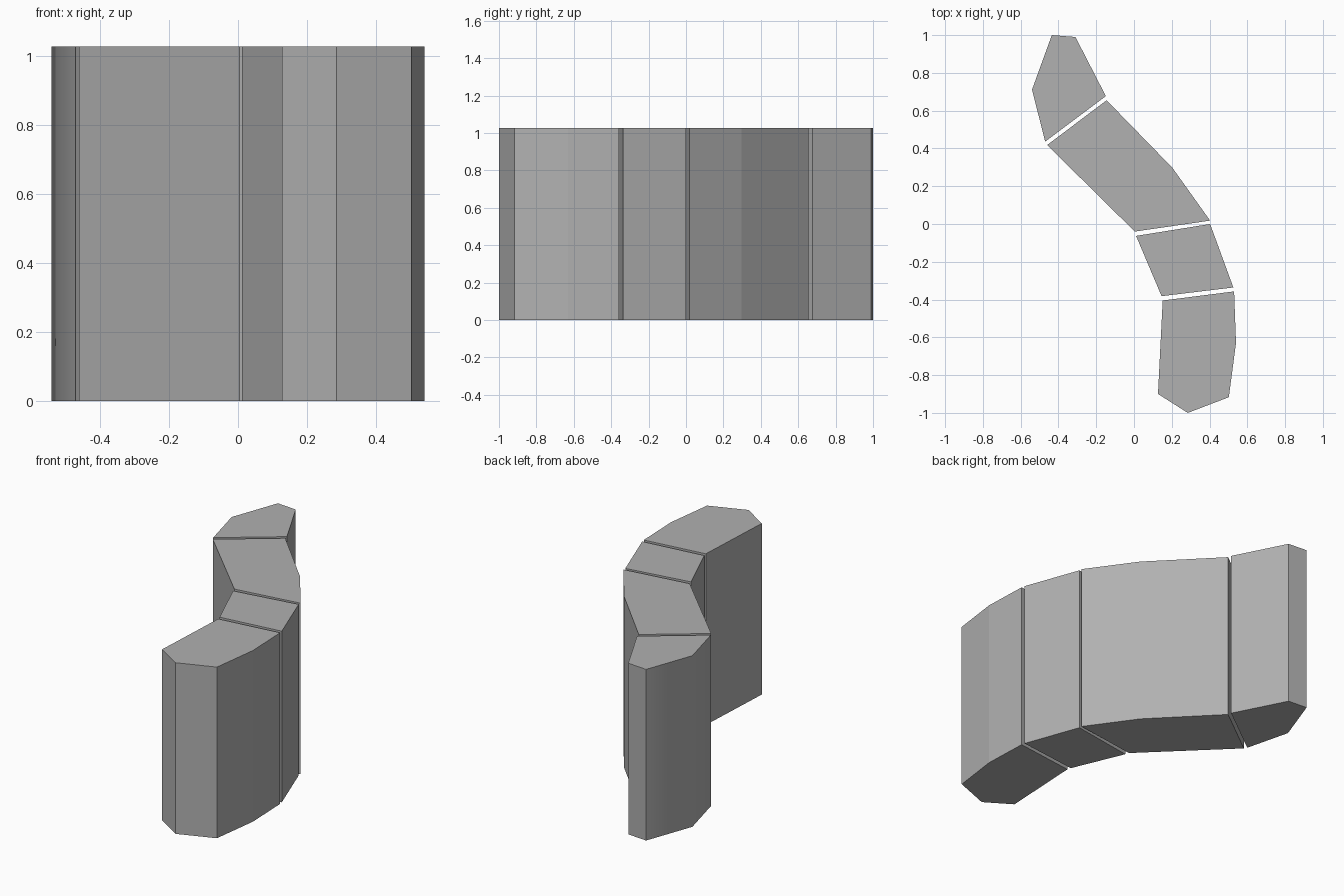
import bpy, bmesh

if "Cube" in bpy.data.objects:
    bpy.data.objects.remove(bpy.data.objects["Cube"])

HEIGHT = 1.027

# Plan outlines of the four blocks, separated by narrow gaps
BLOCKS = {
    "back_end_block": [(-0.435, 1.0), (-0.54, 0.711), (-0.47, 0.436),
                       (-0.149, 0.677), (-0.31, 0.99)],
    "long_middle_block": [(-0.145, 0.655), (-0.46, 0.418), (0.004, -0.04),
                          (0.403, 0.018), (0.203, 0.298)],
    "short_middle_block": [(0.011, -0.063), (0.146, -0.382),
                           (0.526, -0.336), (0.403, 0.0)],
    "front_end_block": [(0.152, -0.405), (0.127, -0.9), (0.285, -1.0),
                        (0.502, -0.917), (0.54, -0.63), (0.53, -0.357)],
}
# Outline corner whose upright edge is shaded softly; all others stay crisp
SOFT_CORNERS = {"back_end_block": (-0.54, 0.711)}

# Mid-dark grey
grey = bpy.data.materials.new("grey")
grey.diffuse_color = (0.44, 0.44, 0.44, 1)
grey.use_nodes = True
grey.node_tree.nodes["Principled BSDF"].inputs["Base Color"].default_value = grey.diffuse_color


def prism(name, outline, height, soft=None):
    """Extrude a counter-clockwise plan outline up from the ground."""
    bm = bmesh.new()
    base = bm.faces.new([bm.verts.new((x, y, 0)) for x, y in outline])
    top = bmesh.ops.extrude_face_region(bm, geom=[base], use_keep_orig=True)
    verts = [v for v in top["geom"] if isinstance(v, bmesh.types.BMVert)]
    bmesh.ops.translate(bm, verts=verts, vec=(0, 0, height))
    bmesh.ops.recalc_face_normals(bm, faces=bm.faces[:])
    for edge in bm.edges:
        edge.smooth = soft is not None and all(
            abs(v.co.x - soft[0]) + abs(v.co.y - soft[1]) < 1e-4
            for v in edge.verts)
    for face in bm.faces:
        face.smooth = any(e.smooth for e in face.edges)
    mesh = bpy.data.meshes.new(name)
    bm.to_mesh(mesh)
    bm.free()
    mesh.materials.append(grey)
    obj = bpy.data.objects.new(name, mesh)
    bpy.context.collection.objects.link(obj)
    return obj


for block_name, plan in BLOCKS.items():
    prism(block_name, plan, HEIGHT, SOFT_CORNERS.get(block_name))
